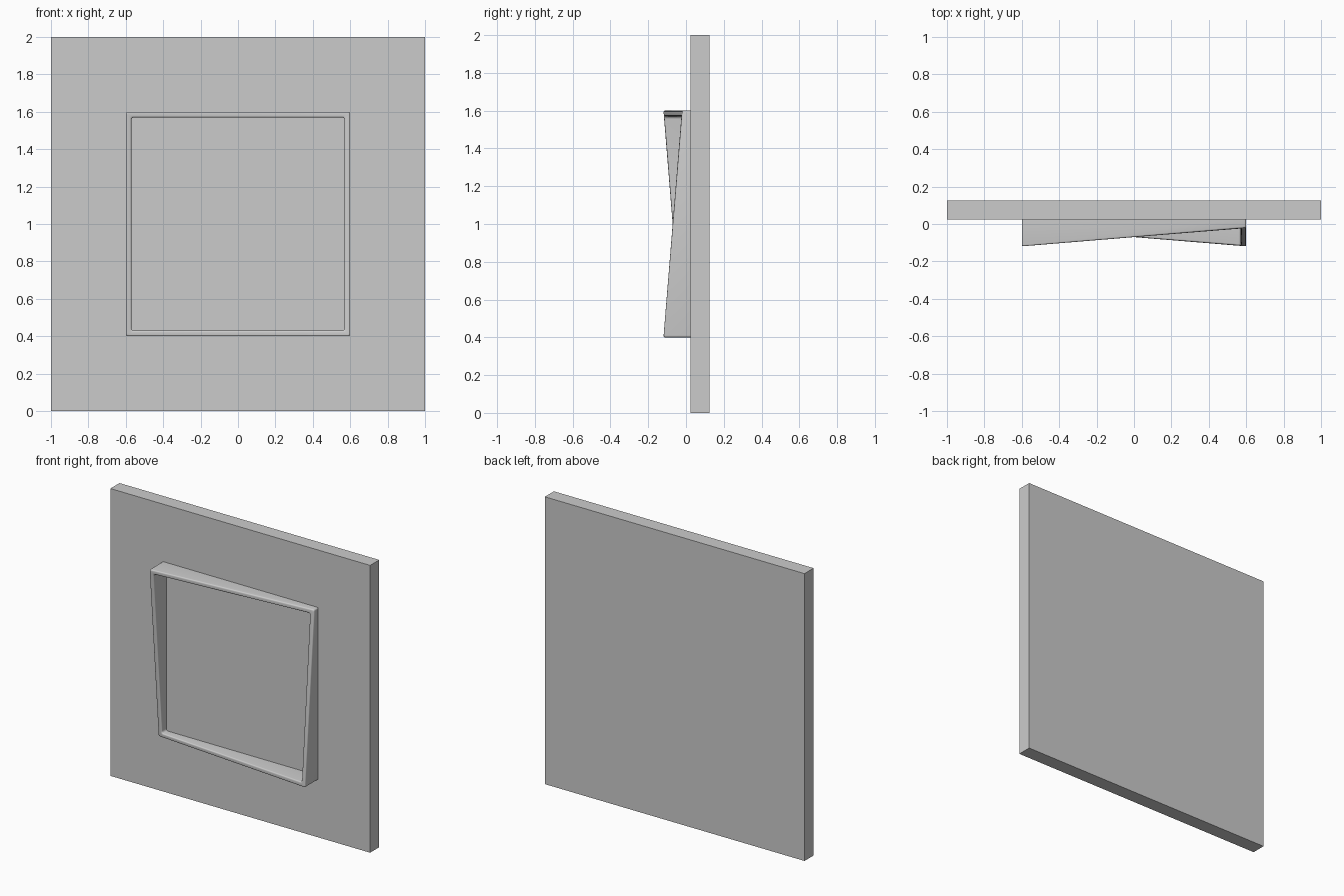
import bpy, bmesh, math

if "Cube" in bpy.data.objects:
    bpy.data.objects.remove(bpy.data.objects["Cube"])

# Wall panel
bpy.ops.mesh.primitive_cube_add(size=1, location=(0, 0.075, 1))
panel = bpy.context.object
panel.name = "wall_panel"
panel.scale = (2, 0.1, 2)
bpy.ops.object.transform_apply(location=False, rotation=False, scale=True)

# Twisted frame: opposite corners stand further out from the panel
HALF, WIDTH, BEVEL, BACK = 0.6, 0.03, 0.008, 0.025


def front_y(x, z):
    return -0.07 + 0.05 * (x / HALF) * (z / HALF)


def rounded_square(half, radius, steps=4):
    pts = []
    for i, (sx, sz) in enumerate([(1, 1), (-1, 1), (-1, -1), (1, -1)]):
        for k in range(steps + 1):
            a = math.pi / 2 * (i + k / steps)
            pts.append((sx * (half - radius) + radius * math.cos(a),
                        sz * (half - radius) + radius * math.sin(a)))
    return pts


# Rail cross-section: (inward offset, setback from front, or None for the back)
arc = [math.pi / 2 * k / 4 for k in range(5)]
section = [(0, None)]
section += [(BEVEL * (1 - math.cos(a)), BEVEL * (1 - math.sin(a))) for a in arc]
section += [(WIDTH - BEVEL * (1 - math.sin(a)), BEVEL * (1 - math.cos(a))) for a in arc]
section += [(WIDTH, None)]

bm = bmesh.new()
loops = []
for inset, setback in section:
    ring = []
    for x, z in rounded_square(HALF - inset, 0.01 + 0.005 * inset / WIDTH):
        y = BACK if setback is None else front_y(x, z) + setback
        ring.append(bm.verts.new((x, y, z + 1)))
    loops.append(ring)
for j, a in enumerate(loops):
    b = loops[(j + 1) % len(loops)]
    for i in range(len(a)):
        n = (i + 1) % len(a)
        bm.faces.new((a[i], a[n], b[n], b[i]))
bmesh.ops.recalc_face_normals(bm, faces=bm.faces)
mesh = bpy.data.meshes.new("twisted_frame")
bm.to_mesh(mesh)
bm.free()
frame = bpy.data.objects.new("twisted_frame", mesh)
bpy.context.collection.objects.link(frame)

# Smooth the rounded rims
bpy.ops.object.select_all(action='DESELECT')
frame.select_set(True)
bpy.context.view_layer.objects.active = frame
bpy.ops.object.shade_smooth_by_angle(angle=math.radians(35))
